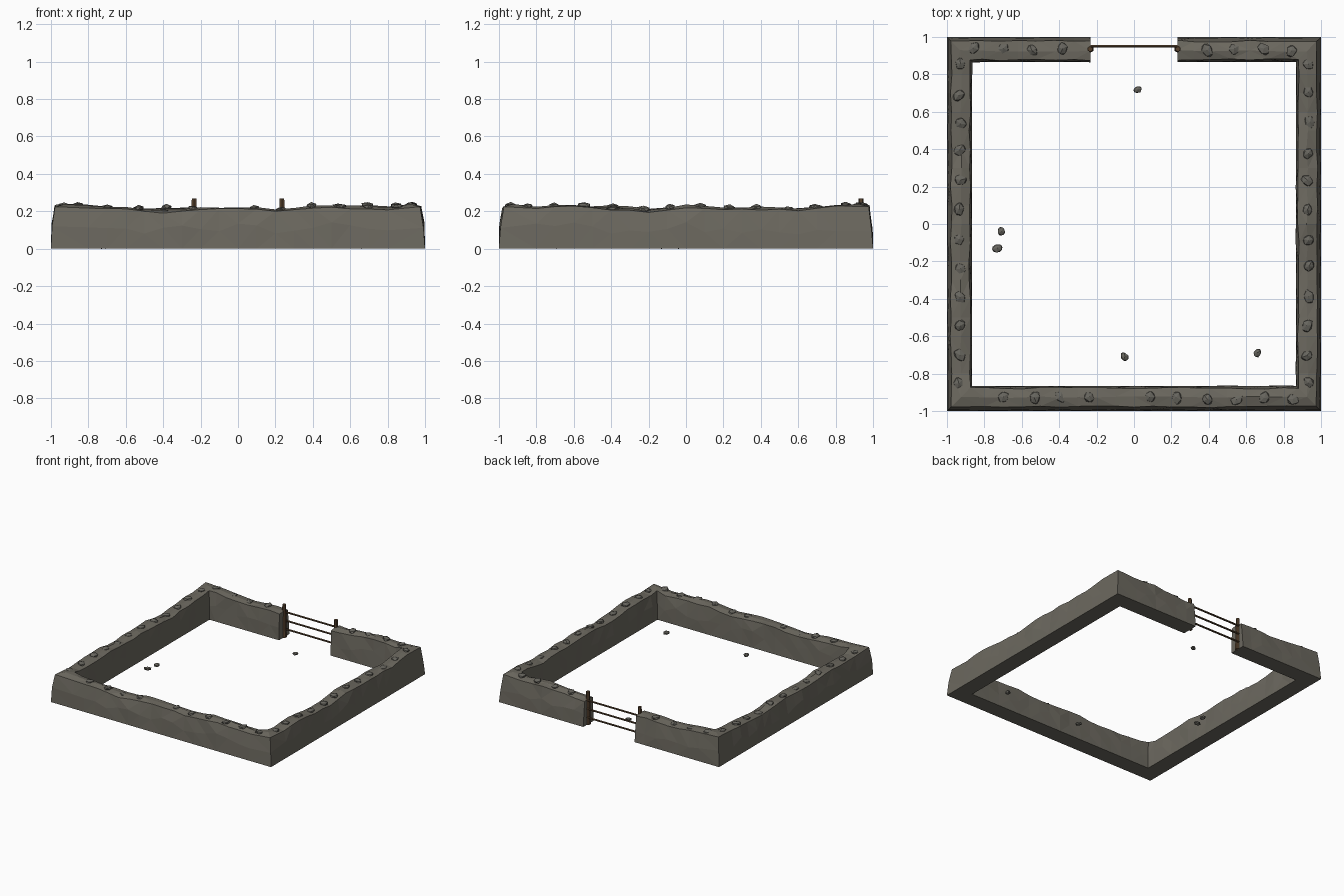
import bpy, bmesh, math, random
from mathutils import Vector, Matrix

if "Cube" in bpy.data.objects:
    bpy.data.objects.remove(bpy.data.objects["Cube"])

random.seed(7)


def material(name, rgb):
    m = bpy.data.materials.new(name)
    m.diffuse_color = (*rgb, 1)
    m.use_nodes = True
    m.node_tree.nodes["Principled BSDF"].inputs["Base Color"].default_value = m.diffuse_color
    return m


STONE = material("wall stone", (0.150, 0.140, 0.115))
COBBLE = material("loose stone", (0.135, 0.130, 0.112))
WOOD = material("dark wood", (0.095, 0.055, 0.028))


def finish(bm, name, mat):
    bmesh.ops.recalc_face_normals(bm, faces=bm.faces)
    me = bpy.data.meshes.new(name)
    bm.to_mesh(me)
    bm.free()
    me.materials.append(mat)
    ob = bpy.data.objects.new(name, me)
    bpy.context.collection.objects.link(ob)
    return ob


# Uneven crest heights along each side, t = -1 .. 1 in steps of 0.2
FRONT = [.235, .222, .214, .198, .216, .218, .208, .226, .222, .214, .235]
RIGHT = [.235, .222, .232, .214, .204, .226, .216, .216, .208, .230, .235]
HEIGHTS = {"front": FRONT, "right": RIGHT,
           "back": RIGHT[::-1], "left": FRONT[::-1]}


def crest(side, t):
    h = HEIGHTS[side]
    f = min(max((t + 1) * 5, 0), 9.999)
    i = int(f)
    return h[i] + (h[i + 1] - h[i]) * (f - i)


def on_side(side, t, r):
    return {"front": (t, -r), "back": (t, r),
            "left": (-r, t), "right": (r, t)}[side]


# Stations from one gate end round the enclosure to the other gate end
GATE = 0.233
steps = [i * 0.1 - 0.8 for i in range(17)]
path = [("back", t, False) for t in (-GATE, -.32, -.42, -.52, -.62, -.72, -.81)]
path += [("left", 1, True)] + [("left", t, False) for t in steps[::-1]]
path += [("front", -1, True)] + [("front", t, False) for t in steps]
path += [("right", -1, True)] + [("right", t, False) for t in steps]
path += [("back", 1, True)]
path += [("back", t, False) for t in (.81, .72, .62, .52, .42, .32, GATE)]

# Battered wall section: distance from centre, fraction of crest height
SECTION = [(1.0, 0), (0.996, .5), (0.978, .98), (0.926, 1.03),
           (0.878, .98), (0.869, .5), (0.865, 0)]

bm = bmesh.new()
rings = []
for side, t, corner in path:
    ring = []
    h = crest(side, t)
    for r, f in SECTION:
        if f > 0 and r < 0.99:
            r += random.uniform(-.005, .005)
        elif f > 0:
            r += random.uniform(-.005, .002)
        z = h * f + (random.uniform(-.006, .004) if f > .6
                     else random.uniform(-.03, .03) if f else 0)
        x, y = on_side(side, t * r if corner else t, r)
        ring.append(bm.verts.new((x, y, z)))
    rings.append(ring)
n = len(SECTION)
for a, b in zip(rings, rings[1:]):
    for i in range(n):
        j = (i + 1) % n
        bm.faces.new((a[i], a[j], b[j], b[i]))
bm.faces.new(rings[0])
bm.faces.new(rings[-1])
bmesh.ops.triangulate(bm, faces=[f for f in bm.faces if len(f.verts) == 4])
finish(bm, "boundary_wall", STONE)


def add_stone(bm, x, y, z, size, flat):
    m = (Matrix.Translation((x, y, z))
         @ Matrix.Rotation(random.uniform(0, 6.28), 4, 'Z')
         @ Matrix.Rotation(random.uniform(-.2, .2), 4, 'X')
         @ Matrix.Diagonal((size * random.uniform(.95, 1.15), size * .85, flat, 1)))
    new = bmesh.ops.create_icosphere(bm, subdivisions=1, radius=1)["verts"]
    for v in new:
        v.co = m @ (v.co * random.uniform(.85, 1.1))


# Capping stones along the crest
bm = bmesh.new()
for side in HEIGHTS:
    for k in range(12):
        t = -.85 + k * 1.7 / 11
        if side == "back" and abs(t) < .3:
            continue
        if side == "front" and (k in (0, 5)):
            continue
        x, y = on_side(side, t + random.uniform(-.01, .01),
                       .932 + random.uniform(-.008, .008))
        add_stone(bm, x, y, crest(side, t) + random.uniform(-.003, .007),
                  .036, .018)
finish(bm, "capping_stones", COBBLE)

# Fallen stones on the ground inside
bm = bmesh.new()
for x, y, s in ((.02, .72, .024), (-.71, -.04, .026), (-.73, -.13, .032),
                (-.05, -.71, .026), (.66, -.69, .026)):
    add_stone(bm, x, y, .015, s, .015)
finish(bm, "fallen_stones", COBBLE)


def pole(name, a, b, r1, r2):
    a, b = Vector(a), Vector(b)
    d = b - a
    bm = bmesh.new()
    m = Matrix.Translation((a + b) / 2) @ d.to_track_quat('Z', 'Y').to_matrix().to_4x4()
    bmesh.ops.create_cone(bm, cap_ends=True, segments=6, radius1=r1,
                          radius2=r2, depth=d.length, matrix=m)
    return finish(bm, name, WOOD)


# Gate posts and three rails closing the gap in the back wall
for s, label in ((-1, "left"), (1, "right")):
    pole("gate_post_" + label, (s * .235, .935, 0), (s * .235, .935, .268), .02, .014)
for i, z in enumerate((.06, .13, .20)):
    pole("gate_rail_%d" % (i + 1), (-.245, .95, z), (.245, .95, z), .008, .008)
